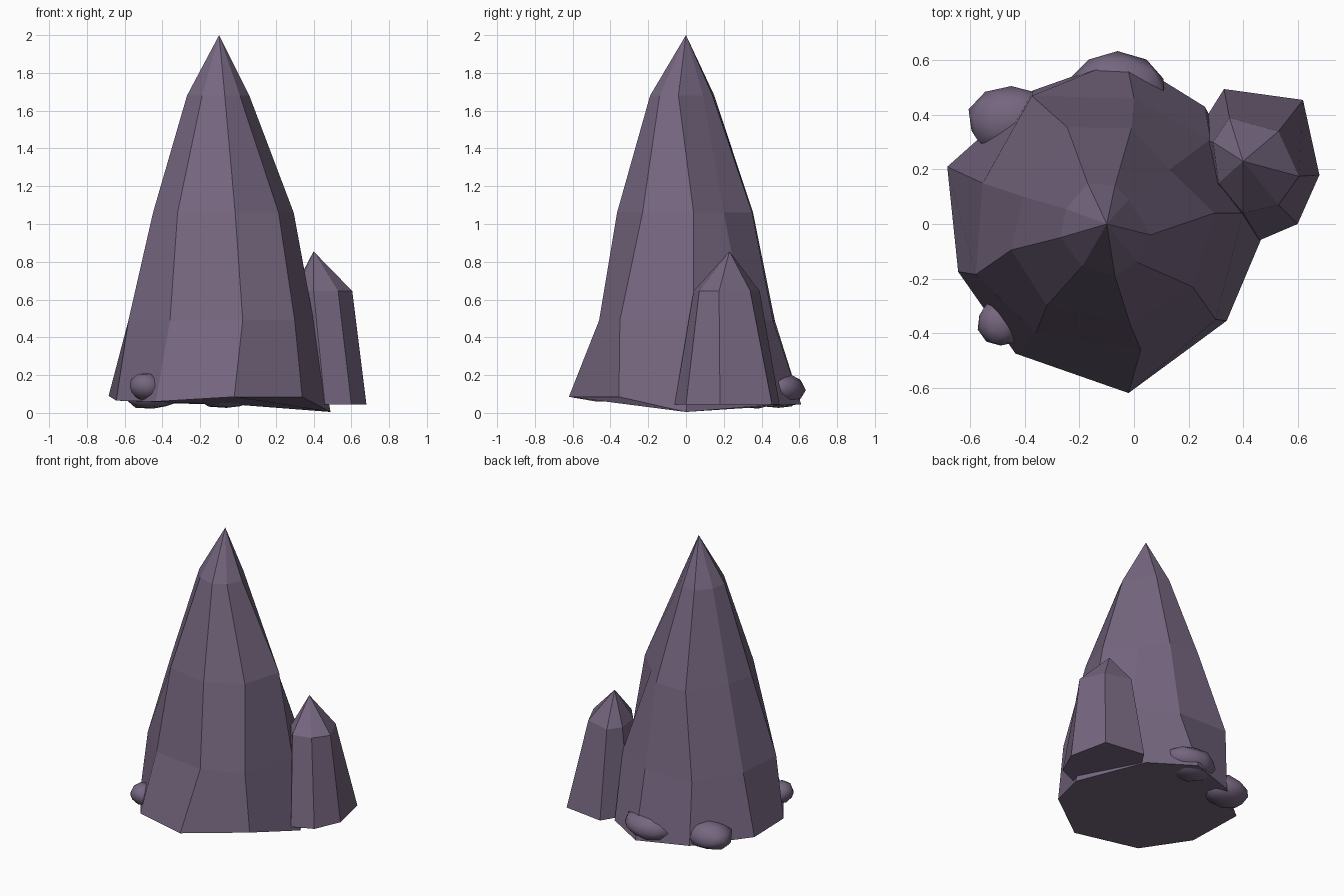
import bpy, bmesh, random
from mathutils import Vector

if "Cube" in bpy.data.objects:
    bpy.data.objects.remove(bpy.data.objects["Cube"])

stone = bpy.data.materials.new("dusky purple stone")
stone.diffuse_color = (0.18, 0.135, 0.215, 1)
stone.use_nodes = True
stone.node_tree.nodes["Principled BSDF"].inputs["Base Color"].default_value = stone.diffuse_color


def finish(name, bm, smooth=False):
    bmesh.ops.recalc_face_normals(bm, faces=bm.faces)
    me = bpy.data.meshes.new(name)
    bm.to_mesh(me)
    bm.free()
    me.materials.append(stone)
    for p in me.polygons:
        p.use_smooth = smooth
    ob = bpy.data.objects.new(name, me)
    bpy.context.collection.objects.link(ob)
    return ob


def crystal(name, rings, apex):
    """Loft rings of (x, y, z) points from the bottom up to a pointed tip."""
    bm = bmesh.new()
    loops = [[bm.verts.new(p) for p in ring] for ring in rings]
    tip = bm.verts.new(apex)
    n = len(loops[0])
    for i in range(n):
        j = (i + 1) % n
        for lo, hi in zip(loops, loops[1:]):
            bm.faces.new((lo[i], lo[j], hi[j], hi[i]))
        bm.faces.new((loops[-1][i], loops[-1][j], tip))
    bm.faces.new(loops[0][::-1])
    return finish(name, bm)


def level(xy, z):
    return [(x, y, z) for x, y in xy]


# Main spire: nine uneven sides, four rings, uneven foot
foot = [(-.685, .21, .09), (-.645, -.175, .065), (-.435, -.475, .06),
        (-.02, -.62, .085), (.34, -.355, .085), (.49, 0, .005),
        (.26, .43, .04), (-.03, .61, .045), (-.37, .49, .05)]
low = [(-.555, .15), (-.58, -.185), (-.36, -.40), (.025, -.46), (.30, -.35),
       (.40, .04), (.28, .31), (0, .46), (-.375, .47)]
mid = [(-.405, .10), (-.45, -.095), (-.32, -.30), (-.015, -.365), (.215, -.23),
       (.295, .04), (.13, .20), (-.01, .35), (-.245, .355)]
top = [(-.25, .055), (-.27, -.05), (-.19, -.155), (-.07, -.19), (.01, -.14),
       (.06, -.04), (-.02, .09), (-.07, .14), (-.17, .15)]
crystal("main_spire", [foot, level(low, .49), level(mid, 1.06), level(top, 1.68)],
        (-.1, 0, 2))

# Side crystal: seven sides
side_foot = [(.33, .495), (.62, .455), (.68, .18), (.60, 0), (.46, -.06),
             (.26, .08), (.22, .32)]
side_top = [(.35, .39), (.53, .34), (.605, .175), (.53, .07), (.40, .04),
            (.31, .15), (.29, .30)]
crystal("side_crystal", [level(side_foot, .045), level(side_top, .645)],
        (.40, .23, .855))


# Pebbles around the foot
def pebble(name, centre, size, seed):
    rng = random.Random(seed)
    bm = bmesh.new()
    bmesh.ops.create_icosphere(bm, subdivisions=2, radius=1)
    for v in bm.verts:
        k = rng.uniform(.9, 1.04)
        v.co = Vector(c + s * k * p for c, s, p in zip(centre, size, v.co))
    finish(name, bm, True)


pebble("left_back_pebble", (-.45, .38, .11), (.17, .135, .095), 1)
pebble("left_front_pebble", (-.49, -.36, .14), (.09, .09, .075), 2)
pebble("back_pebble", (-.06, .49, .12), (.18, .14, .10), 3)
